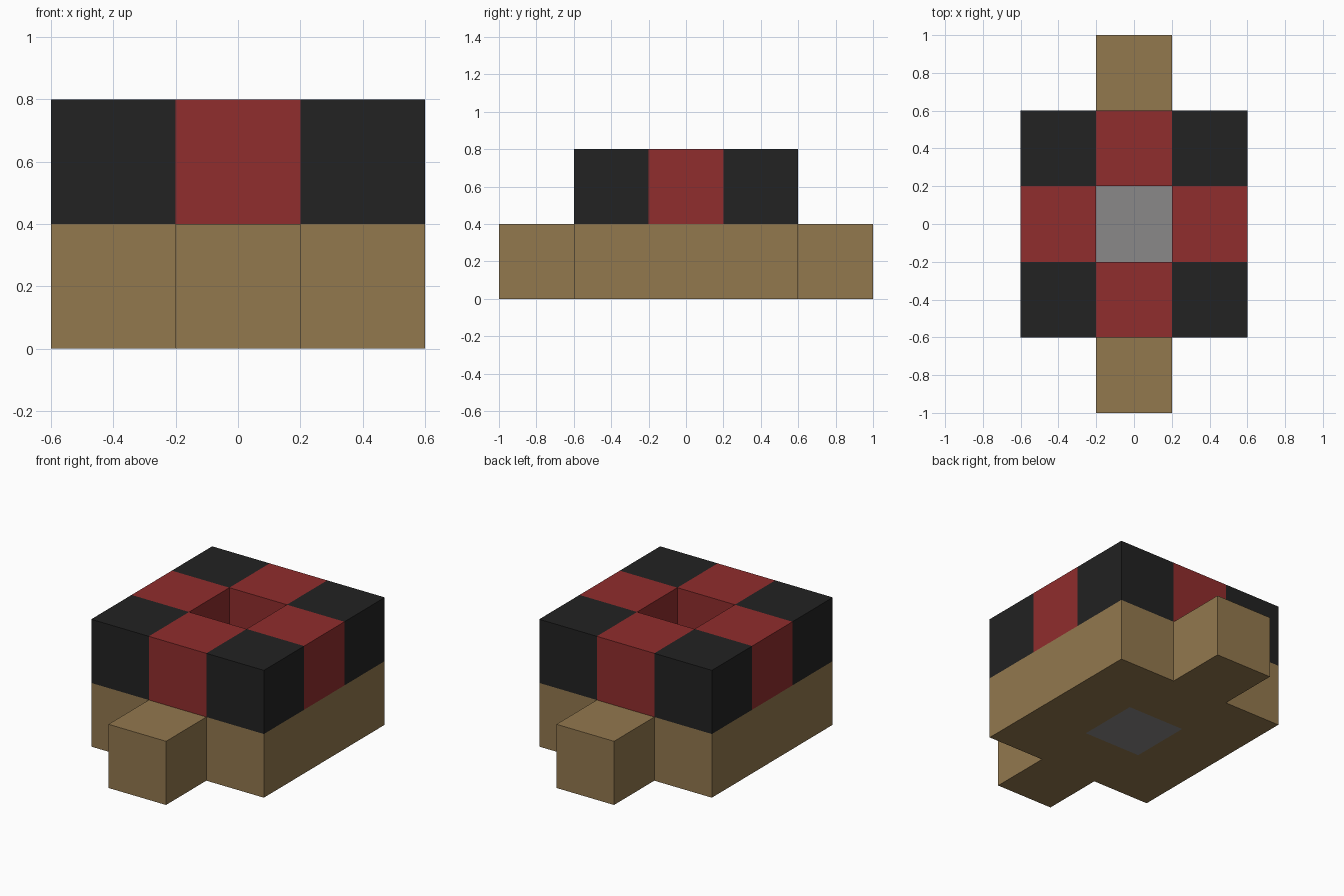
import bpy
import bmesh
from mathutils import Vector

if "Cube" in bpy.data.objects:
    bpy.data.objects.remove(bpy.data.objects["Cube"], do_unlink=True)

UNIT = 0.4  # edge of one block


def make_material(name, rgb):
    mat = bpy.data.materials.new(name)
    mat.use_nodes = True
    color = (*rgb, 1.0)
    mat.diffuse_color = color
    mat.node_tree.nodes["Principled BSDF"].inputs["Base Color"].default_value = color
    return mat


brown = make_material("brown", (0.29, 0.188, 0.076))
red = make_material("red", (0.28, 0.026, 0.026))
black = make_material("black", (0.016, 0.016, 0.016))
grey = make_material("grey", (0.255, 0.25, 0.25))

# Block cells of every part, in block units
ring = [(x, y) for x in (-1, 0, 1) for y in (-1, 0, 1) if (x, y) != (0, 0)]
parts = {
    "base": (brown, [(x, y, 0) for x, y in ring] + [(0, -2, 0), (0, 2, 0)]),
    "core": (grey, [(0, 0, 0)]),
}
# Upper ring: black corners, red sides, open centre
names = {-1: ("right", "front"), 0: ("", ""), 1: ("left", "back")}
for x, y in ring:
    corner = x != 0 and y != 0
    words = [names[y][1], names[x][0], "corner" if corner else "side", "block"]
    name = "_".join(w for w in words if w)
    parts[name] = (black if corner else red, [(x, y, 1)])

occupied = {cell for _, cells in parts.values() for cell in cells}


def build_part(name, mat, cells):
    """Join cubes into one shell, keeping only the faces open to the air."""
    bm = bmesh.new()
    for cell in cells:
        cube = bmesh.ops.create_cube(bm, size=1)["verts"]
        faces = list({f for v in cube for f in v.link_faces})
        hidden = []
        for f in faces:
            f.normal_update()
            if tuple(round(c + n) for c, n in zip(cell, f.normal)) in occupied:
                hidden.append(f)
        center = Vector(cell) + Vector((0, 0, 0.5))
        for v in cube:
            v.co = (v.co + center) * UNIT
        bmesh.ops.delete(bm, geom=hidden, context="FACES")
    bmesh.ops.remove_doubles(bm, verts=bm.verts, dist=0.001)
    mesh = bpy.data.meshes.new(name)
    bm.to_mesh(mesh)
    bm.free()
    mesh.materials.append(mat)
    bpy.context.collection.objects.link(bpy.data.objects.new(name, mesh))


for part_name, (material, part_cells) in parts.items():
    build_part(part_name, material, part_cells)
